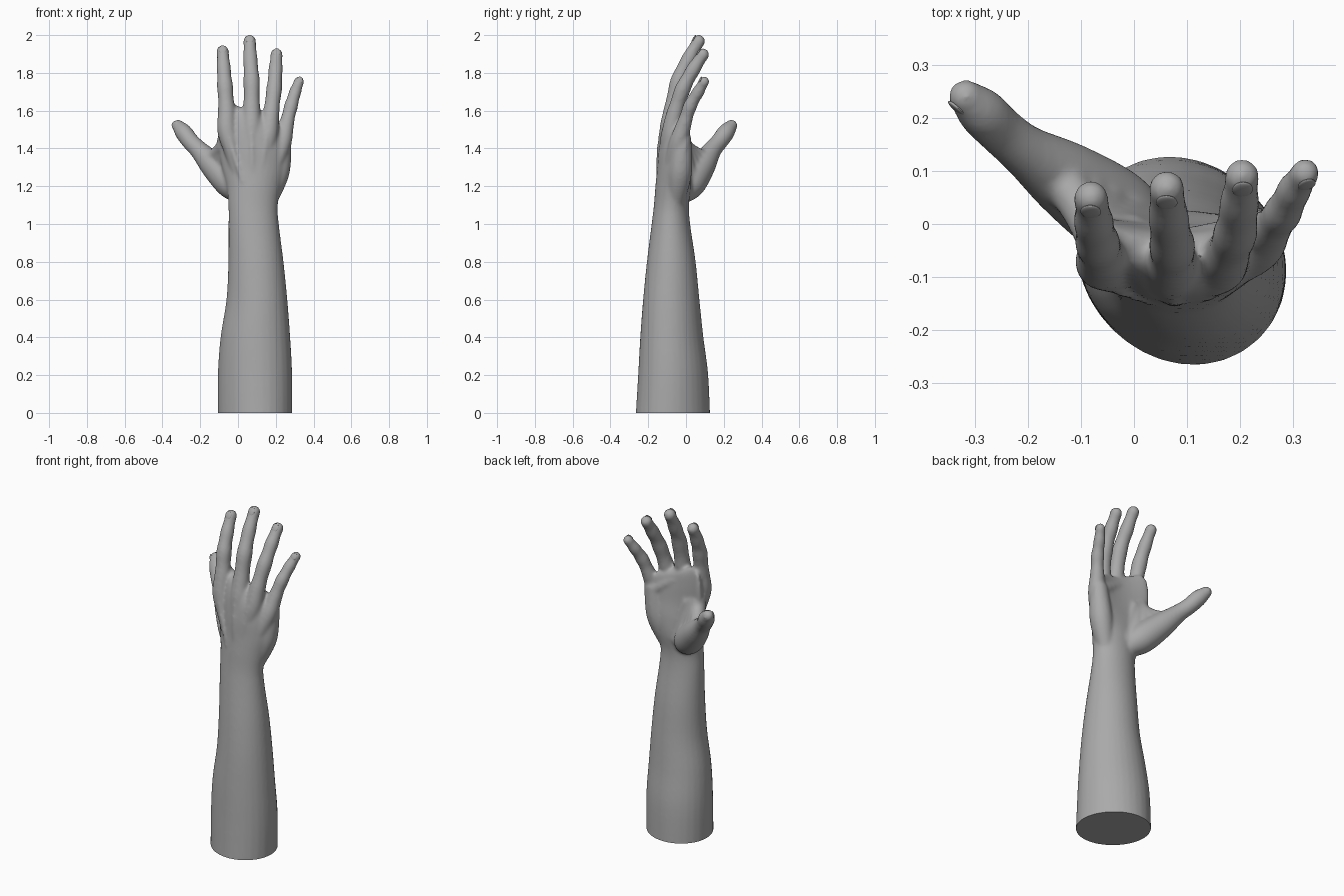
import bpy, bmesh
from math import sin, cos, pi
from mathutils import Vector, Matrix

if "Cube" in bpy.data.objects:
    bpy.data.objects.remove(bpy.data.objects["Cube"])

N = 32
STEPS = 6


def catmull(rows):
    """Smoothly interpolate rows of numbers."""
    r = [rows[0]] + list(rows) + [rows[-1]]
    out = []
    for i in range(1, len(r) - 2):
        for s in range(STEPS):
            t = s / STEPS
            out.append([0.5 * (2 * b + (c - a) * t + (2 * a - 5 * b + 4 * c - d) * t * t
                               + (3 * b - a - 3 * c + d) * t ** 3)
                        for a, b, c, d in zip(*r[i - 1:i + 3])])
    out.append(list(rows[-1]))
    return out


def skin(bm, rings):
    """Close a stack of rings into a solid."""
    vs = [[bm.verts.new(p) for p in ring] for ring in rings]
    for a, b in zip(vs, vs[1:]):
        for i in range(N):
            j = (i + 1) % N
            bm.faces.new((a[i], a[j], b[j], b[i]))
    bm.faces.new(vs[0][::-1])
    bm.faces.new(vs[-1])


def tube(bm, pts, waist=0):
    """Round-ended tube through (x, y, z, radius) points, thinner between joints."""
    p = catmull(pts)
    for i in range(3 * STEPS, len(p)):
        p[i][3] *= 1 - waist * sin(pi * i / STEPS) ** 2
    for end in (0, 1):
        q = p[-1] if end else p[0]
        prev = p[-2] if end else p[1]
        c, r = Vector(q[:3]), q[3]
        d = (c - Vector(prev[:3])).normalized()
        cap = [[*(c + d * r * sin(a)), r * cos(a)] for a in (k * pi / 13 for k in range(1, 7))]
        p = p + cap if end else cap[::-1] + p
    rings = []
    for i, q in enumerate(p):
        d = (Vector(p[min(i + 1, len(p) - 1)][:3]) - Vector(p[max(i - 1, 0)][:3])).normalized()
        u = (Vector((1, 0, 0)) - d * d.x).normalized()
        v = d.cross(u)
        rings.append([Vector(q[:3]) + q[3] * (u * cos(2 * pi * k / N) + v * sin(2 * pi * k / N))
                      for k in range(N)])
    skin(bm, rings)


bm = bmesh.new()

# forearm, wrist and cupped palm: z, cx, cy, rx, ry, cup, tilt
sections = [
    (-0.06, .09, -.07, .196, .198, 0, 0),
    (0.2, .09, -.068, .196, .185, 0, 0),
    (0.4, .092, -.075, .184, .167, 0, 0),
    (0.6, .1, -.078, .161, .149, 0, 0),
    (0.8, .095, -.078, .146, .129, 0, 0),
    (1.0, .083, -.08, .133, .102, 0, 0),
    (1.1, .08, -.077, .131, .093, 0, 0),
    (1.2, .085, -.068, .146, .094, .01, 0),
    (1.3, .09, -.067, .176, .086, .035, 0),
    (1.4, .09, -.072, .193, .075, .06, -.05),
    (1.5, .087, -.07, .188, .063, .07, -.2),
    (1.57, .083, -.063, .165, .044, .063, -.32),
    (1.595, .083, -.06, .12, .018, .05, -.35)]
rings = []
for z, cx, cy, rx, ry, cup, tilt in catmull(sections):
    ring = []
    for k in range(N):
        c, s = cos(2 * pi * k / N), sin(2 * pi * k / N)
        f = 1 - 0.12 * s * c * max(0, 1 - max(z, 0) / 1.1)  # muscle bulk towards one side
        ring.append((cx + rx * c * f, cy + ry * s * f + cup * c * c, z + tilt * rx * c))
    rings.append(ring)
skin(bm, rings)

# fingers, each running from the hand's back through the knuckle and joints to the tip
fingers = {
    "index": [(-.02, -.085, 1.36, .044), (-.057, -.074, 1.49, .052), (-.06, -.06, 1.6, .046),
              (-.069, -.035, 1.73, .043), (-.076, .005, 1.83, .038), (-.081, .049, 1.914, .033)],
    "middle": [(.072, -.1, 1.36, .044), (.073, -.087, 1.5, .053), (.072, -.072, 1.6, .047),
               (.072, -.04, 1.755, .044), (.065, .015, 1.875, .039), (.062, .067, 1.968, .034)],
    "ring": [(.135, -.094, 1.35, .044), (.16, -.079, 1.47, .052), (.174, -.06, 1.58, .045),
             (.191, -.018, 1.712, .042), (.199, .04, 1.82, .038), (.204, .09, 1.897, .033)],
    "little": [(.195, -.07, 1.32, .044), (.234, -.04, 1.43, .049), (.257, -.01, 1.53, .04),
               (.281, .022, 1.625, .037), (.303, .065, 1.7, .033), (.323, .096, 1.754, .028)],
    "thumb": [(-.035, .02, 1.215, .083), (-.125, .083, 1.305, .072), (-.205, .138, 1.39, .05),
              (-.25, .175, 1.435, .046), (-.288, .212, 1.485, .046), (-.318, .24, 1.52, .033)]}
for name, pts in fingers.items():
    start = (.03, -.03, 1.16, .06)
    if name != "thumb":
        start = (.08 + (pts[0][0] - .08) * .5, -.093, 1.2, .045)
    pts.insert(0, start)
    tube(bm, pts, 0.0 if name == "thumb" else 0.08)

# heel of the palm, pads under the fingers
tube(bm, [(.16, -.055, 1.13, .05), (.21, -.032, 1.28, .064), (.235, -.02, 1.45, .048)])
tube(bm, [(-.05, -.045, 1.51, .046), (.08, -.055, 1.525, .046), (.23, -.02, 1.44, .042)])

# ball of the thumb and its web: a fan of tubes between thumb and palm
lower = [Vector(p) for p in ((.05, -.03, 1.19), (-.06, .04, 1.27), (-.14, .092, 1.345))]
upper = [Vector(p) for p in ((-.01, -.025, 1.42), (-.065, -.025, 1.45), (-.07, -.015, 1.41))]
for i in range(5):
    j, t = min(i // 2, 1), i / 2 - min(i // 2, 1)
    a, b = lower[j].lerp(lower[j + 1], t), upper[j].lerp(upper[j + 1], t)
    tube(bm, [(*a, .065 - .005 * i), (*a.lerp(b, .5), .055 - .004 * i), (*b, .045)])

# tendons on the back of the hand
for x, y in ((-.05, -.112), (.073, -.13), (.155, -.119)):
    tube(bm, [(.08 + (x - .08) * .4, -.142, 1.22, .012),
              (.08 + (x - .08) * .75, y - .015, 1.36, .013), (x, y, 1.48, .014)])
bmesh.ops.recalc_face_normals(bm, faces=bm.faces)

# fuse all parts into one skin
mesh = bpy.data.meshes.new("arm_and_hand")
bm.to_mesh(mesh)
bm.free()
arm = bpy.data.objects.new("arm_and_hand", mesh)
bpy.context.collection.objects.link(arm)
m = arm.modifiers.new("fuse", 'REMESH')
m.mode = 'VOXEL'
m.voxel_size = 0.008
m = arm.modifiers.new("soften", 'SMOOTH')
m.factor = 0.5
m.iterations = 11
dg = bpy.context.evaluated_depsgraph_get()
fused = bpy.data.meshes.new_from_object(arm.evaluated_get(dg))
arm.modifiers.clear()
arm.data = fused

# flat cut at the elbow end
bm = bmesh.new()
bm.from_mesh(fused)
bmesh.ops.bisect_plane(bm, geom=bm.verts[:] + bm.edges[:] + bm.faces[:], dist=1e-5,
                       plane_co=(0, 0, 0), plane_no=(0, 0, 1), clear_inner=True)
bmesh.ops.contextual_create(bm, geom=[e for e in bm.edges if e.is_boundary])
bmesh.ops.recalc_face_normals(bm, faces=bm.faces)
bm.to_mesh(fused)
bm.free()
parts = [arm]

# fingernails
for name, pts in fingers.items():
    tip, before, r = Vector(pts[-1][:3]), Vector(pts[-2][:3]), pts[-1][3]
    d = (tip - before).normalized()
    back = Vector((-.5, -.8, 0)) if name == "thumb" else Vector((0, -1, 0))
    n = (back - d * back.dot(d)).normalized()
    rot = Matrix((d.cross(n), n, d)).transposed().to_4x4()
    loc = Matrix.Translation(tip - d * r * 0.1 + n * r * 0.83)
    bm = bmesh.new()
    bmesh.ops.create_uvsphere(bm, u_segments=20, v_segments=12, radius=1,
                              matrix=loc @ rot @ Matrix.Diagonal((r * .6, r * .17, r * .75, 1)))
    me = bpy.data.meshes.new(name + "_nail")
    bm.to_mesh(me)
    bm.free()
    nail = bpy.data.objects.new(name + "_nail", me)
    bpy.context.collection.objects.link(nail)
    parts.append(nail)

# dark grey material and shading
grey = bpy.data.materials.new("dark_grey")
grey.diffuse_color = (0.4, 0.4, 0.4, 1)
grey.use_nodes = True
grey.node_tree.nodes["Principled BSDF"].inputs["Base Color"].default_value = grey.diffuse_color
bpy.ops.object.select_all(action='DESELECT')
for o in parts:
    o.data.materials.clear()
    o.data.materials.append(grey)
    o.select_set(True)
bpy.context.view_layer.objects.active = arm
bpy.ops.object.shade_smooth_by_angle(angle=0.8)
